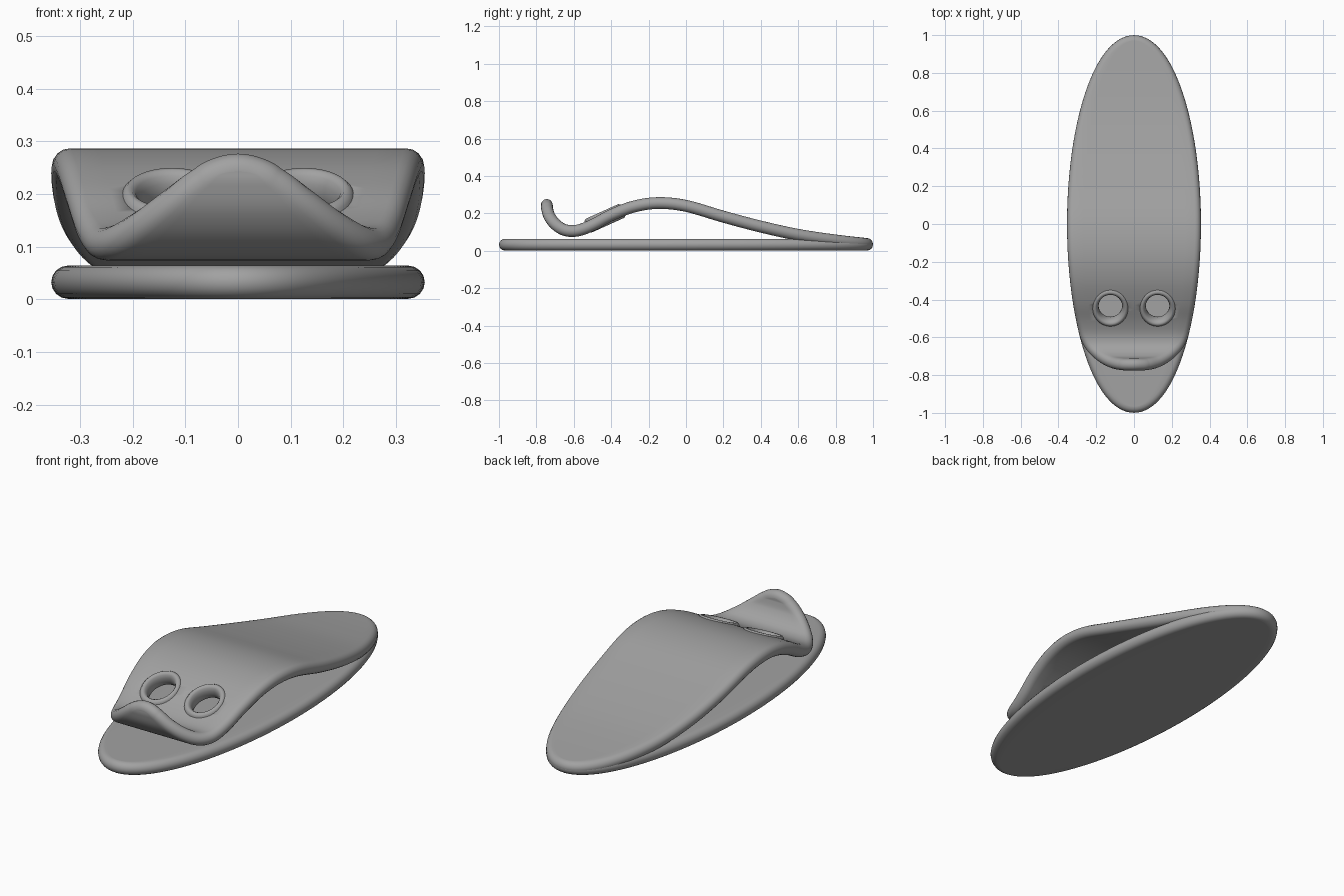
import bpy, bmesh, math
from mathutils import Vector, Matrix

if "Cube" in bpy.data.objects:
    bpy.data.objects.remove(bpy.data.objects["Cube"])

R = 0.0315   # half thickness, also the rounded edge radius
grey = bpy.data.materials.new("dark_grey")
grey.diffuse_color = (0.36, 0.36, 0.36, 1)
grey.use_nodes = True
grey.node_tree.nodes["Principled BSDF"].inputs["Base Color"].default_value = grey.diffuse_color


def ellipse(y):
    return 0.323 * math.sqrt(max(0, 1 - (y / 0.968) ** 2))


def catmull(pts, t):
    i = min(int(t), len(pts) - 2)
    f = t - i
    p1, p2 = pts[i], pts[i + 1]
    p0 = pts[i - 1] if i else 2 * p1 - p2
    p3 = pts[i + 2] if i + 2 < len(pts) else 2 * p2 - p1
    return 0.5 * (2 * p1 + (p2 - p0) * f + (2 * p0 - 5 * p1 + 4 * p2 - p3) * f * f
                  + (3 * p1 - p0 - 3 * p2 + p3) * f ** 3)


def finish(name, bm):
    bmesh.ops.recalc_face_normals(bm, faces=bm.faces)
    me = bpy.data.meshes.new(name)
    bm.to_mesh(me)
    bm.free()
    for p in me.polygons:
        p.use_smooth = True
    me.materials.append(grey)
    ob = bpy.data.objects.new(name, me)
    bpy.context.collection.objects.link(ob)
    return ob


def plate(name, rows, cols=12, arc=8):
    """Round-edged sheet following rows of (y, z, half width)."""
    n = len(rows) - 1
    tang, s = [], [0]
    for i in range(n + 1):
        a, b = rows[max(i - 1, 0)], rows[min(i + 1, n)]
        tang.append(Vector((0, b[0] - a[0], b[1] - a[1])).normalized())
        if i:
            s.append(s[-1] + math.dist(rows[i][:2], rows[i - 1][:2]))

    def place(i, x, ds, h):
        t = tang[i]
        return Vector((x, rows[i][0], rows[i][1])) + t * ds + Vector((0, t.z, -t.y)) * h

    bm = bmesh.new()

    def skin(grid, closed=False):
        for j in range(len(grid) - (0 if closed else 1)):
            a, b = grid[j], grid[(j + 1) % len(grid)]
            for k in range(len(a) - 1):
                bm.faces.new((a[k], a[k + 1], b[k + 1], b[k]))

    # upper and lower faces
    for h in (R, -R):
        skin([[bm.verts.new(place(i, rows[i][2] * (2 * c / cols - 1), 0, h))
               for c in range(cols + 1)] for i in range(n + 1)])
    # half-round edge swept around the outline
    loop = [(i, rows[i][2]) for i in range(n + 1)] + [(i, -rows[i][2]) for i in range(n - 1, 0, -1)]
    grid = []
    for j, (i, x) in enumerate(loop):
        a, b = loop[j - 1], loop[(j + 1) % len(loop)]
        d = Vector((b[1] - a[1], s[b[0]] - s[a[0]])).normalized()
        grid.append([])
        for k in range(arc + 1):
            th = math.pi * (0.5 - k / arc)
            r = R * math.cos(th)
            grid[-1].append(bm.verts.new(place(i, x + d.y * r, -d.x * r, R * math.sin(th))))
    skin(grid, True)
    bmesh.ops.remove_doubles(bm, verts=bm.verts, dist=1e-5)
    return finish(name, bm)


def spaced(n):
    return [0.5 - 0.5 * math.cos(math.pi * i / n) for i in range(n + 1)]


# flat oval base
plate("base", [(0.968 * (1 - 2 * u), R + 0.001, ellipse(0.968 * (1 - 2 * u))) for u in spaced(64)])

# arched upper sheet with curled lip: y, z, half width
ctrl = [Vector(p) for p in (
    (0.968, 0.036, 0), (0.8, 0.055, 0), (0.6, 0.085, 0), (0.4, 0.129, 0), (0.2, 0.182, 0),
    (0, 0.24, 0), (-0.15, 0.255, 0), (-0.28, 0.236, 0), (-0.4, 0.19, 0),
    (-0.5, 0.137, 0), (-0.58, 0.108, 0), (-0.645, 0.110, 0.228), (-0.695, 0.139, 0.178),
    (-0.728, 0.180, 0.122), (-0.742, 0.222, 0.065), (-0.744, 0.245, 0))]
for c in ctrl[:11]:
    c.z = ellipse(c.x)
last = len(ctrl) - 1
rows = []
for u in spaced(110):
    t = u * last
    p = catmull(ctrl, t)
    w = ellipse(p.x) if t < 10 else max(p.z, 0)
    if t > last - 1:   # round off the crest of the lip
        f = t - last + 1
        w = 0.065 * math.sqrt(max(0, (1 - f) * (1 - 0.15 * f)))
    rows.append((p.x, p.y, w))
rows[-1] = (*ctrl[-1][:2], 0)
sheet = plate("upper_sheet", rows)

# two eyelet holes with raised rims
slope = math.atan2(0.236 - 0.137, 0.22)
for side, x in (("left", -0.125), ("right", 0.125)):
    frame = (Matrix.Translation((x, -0.433, 0.1735)) @ Matrix.Rotation(slope, 4, 'X')
             @ Matrix.Diagonal((0.97, 1.09, 1, 1)))
    bm = bmesh.new()
    bmesh.ops.create_cone(bm, cap_ends=True, segments=40, radius1=0.082, radius2=0.082,
                          depth=0.2, matrix=frame)
    cutter = finish(side + "_hole_cutter", bm)
    cutter.hide_render = True
    cutter.hide_set(True)
    cut = sheet.modifiers.new("hole", 'BOOLEAN')
    cut.operation = 'DIFFERENCE'
    cut.object = cutter

    bm = bmesh.new()
    rings = []
    for i in range(40):
        a = 2 * math.pi * i / 40
        ring = []
        for k in range(14):
            b = 2 * math.pi * k / 14
            r = 0.084 + 0.020 * math.cos(b)
            ring.append(bm.verts.new(frame @ Vector((r * math.cos(a), r * math.sin(a),
                                                     0.041 * math.sin(b)))))
        rings.append(ring)
    for i in range(40):
        a, b = rings[i - 1], rings[i]
        for k in range(14):
            bm.faces.new((a[k - 1], a[k], b[k], b[k - 1]))
    finish(side + "_eyelet_rim", bm)
